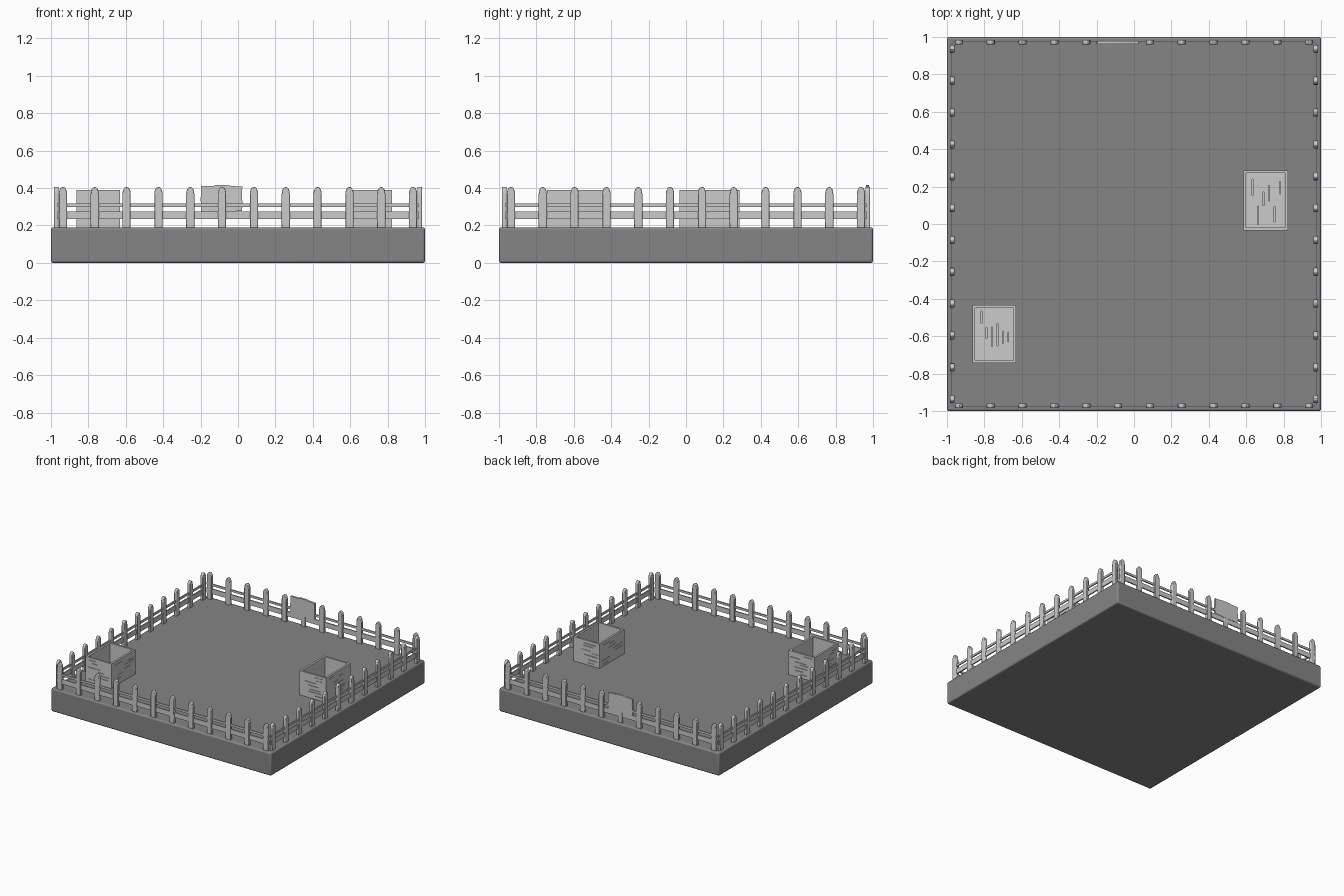
import bpy, bmesh, math, random
from mathutils import Matrix, Vector

if "Cube" in bpy.data.objects:
    bpy.data.objects.remove(bpy.data.objects["Cube"])

random.seed(4)
GROUND = 0.19      # top of the slab
EDGE = 0.972       # distance of the fence line from the centre


def grey(name, value):
    mat = bpy.data.materials.new(name)
    mat.diffuse_color = (value, value, value, 1)
    mat.use_nodes = True
    mat.node_tree.nodes["Principled BSDF"].inputs["Base Color"].default_value = mat.diffuse_color
    return mat


SOIL, WOOD = grey("dark_ground", 0.235), grey("wood", 0.56)


def make_object(name, bm, bevel=0.0, segments=2, smooth=True, mat=WOOD):
    bmesh.ops.recalc_face_normals(bm, faces=bm.faces)
    mesh = bpy.data.meshes.new(name)
    bm.to_mesh(mesh)
    bm.free()
    mesh.materials.append(mat)
    ob = bpy.data.objects.new(name, mesh)
    bpy.context.collection.objects.link(ob)
    if bevel:
        mod = ob.modifiers.new("bevel", 'BEVEL')
        mod.width, mod.segments, mod.limit_method = bevel, segments, 'ANGLE'
    if smooth:
        bpy.context.view_layer.objects.active = ob
        ob.select_set(True)
        bpy.ops.object.shade_smooth_by_angle(angle=math.radians(35))
        ob.select_set(False)
    return ob


def add_box(bm, lo, hi):
    lo, hi = Vector(lo), Vector(hi)
    mat = Matrix.Translation((lo + hi) / 2) @ Matrix.Diagonal((*(hi - lo), 1))
    bmesh.ops.create_cube(bm, size=1, matrix=mat)


def add_plate(bm, profile, y, thick, matrix=Matrix()):
    """Extrude an x-z outline along y."""
    verts = [bm.verts.new(matrix @ Vector((x, y - thick / 2, z))) for x, z in profile]
    face = bm.faces.new(verts)
    ext = bmesh.ops.extrude_face_region(bm, geom=[face])["geom"]
    move = matrix.to_3x3() @ Vector((0, thick, 0))
    bmesh.ops.translate(bm, verts=[v for v in ext if isinstance(v, bmesh.types.BMVert)], vec=move)
    if face.is_valid and len(face.verts[0].link_faces) < 3:
        bm.faces.new(verts)


def picket_profile(x, half=0.022, shoulder=0.365, top=0.408):
    arc = [(x + half * math.cos(math.pi * i / 8),
            shoulder + (top - shoulder) * math.sin(math.pi * i / 8)) for i in range(9)]
    return [(x - half, GROUND - 0.005), (x + half, GROUND - 0.005)] + arc


# ground slab
bm = bmesh.new()
add_box(bm, (-1, -1, 0), (1, 1, GROUND))
make_object("ground_slab", bm, 0.012, 3, mat=SOIL)

# four fence runs, the back one leaving a place for the sign
for i, side in enumerate(("front", "right", "back", "left")):
    turn = Matrix.Rotation(i * math.pi / 2, 4, 'Z')
    bm = bmesh.new()
    for k in range(12):
        x = -0.936 + k * 0.1702
        if side == "back" and k == 6:      # short post under the sign
            top = 0.29
            add_plate(bm, [(x - .022, .185), (x + .022, .185), (x + .022, top), (x - .022, top)],
                      -EDGE, 0.014, turn)
        else:
            add_plate(bm, picket_profile(x), -EDGE, 0.024, turn)
    make_object(side + "_pickets", bm, 0.005, 2)
    bm = bmesh.new()
    for z0, z1 in ((0.236, 0.276), (0.300, 0.317)):
        add_box(bm, (-0.965, -EDGE - 0.005, z0), (0.965, -EDGE + 0.005, z1))
    bmesh.ops.transform(bm, matrix=turn, verts=bm.verts)
    make_object(side + "_rails", bm)

# weathered sign board on the back fence
bm = bmesh.new()
outline = [(-0.197, 0.276), (-0.10, 0.274), (0.022, 0.277), (0.024, 0.33), (0.021, 0.34),
           (0.023, 0.408), (-0.03, 0.411), (-0.06, 0.416), (-0.12, 0.416),
           (-0.13, 0.411), (-0.199, 0.411), (-0.197, 0.36), (-0.20, 0.35)]
add_plate(bm, outline, 0.971, 0.017)
make_object("sign_board", bm)


def crate(name, x0, x1, y0, y1, z1=0.39, wall=0.021, floor=0.208):
    """Open box with split marks cut into its faces."""
    bm = bmesh.new()
    add_box(bm, (x0, y0, GROUND - 0.01), (x1, y1, z1))
    top = max(bm.faces, key=lambda f: f.calc_center_median().z)
    bmesh.ops.inset_region(bm, faces=[top], thickness=wall)
    inner = bmesh.ops.extrude_discrete_faces(bm, faces=[top])["faces"][0]
    bmesh.ops.translate(bm, verts=inner.verts, vec=(0, 0, floor - z1))
    ob = make_object(name, bm, smooth=False)

    # grooves on the four outer walls, stacked in rows so none overlap
    cut = bmesh.new()
    d = 0.006
    for r in range(7):
        for lo, hi, along_x in ((x0, x1, True), (y0, y1, False)):
            for outer in range(2):
                length = random.uniform(0.05, 0.12)
                a = random.uniform(lo + 0.01, hi - length - 0.01)
                b = a + length
                z = GROUND + 0.022 + 0.0253 * r + random.uniform(-0.006, 0.006)
                h = random.uniform(0.002, 0.005)
                if along_x:
                    y = (y0, y1)[outer]
                    add_box(cut, (a, y - d, z), (b, y + d, z + h))
                else:
                    x = (x0, x1)[outer]
                    add_box(cut, (x - d, a, z), (x + d, b, z + h))
    # splits and board seams in the floor
    for k in range(6):
        x = x0 + 0.045 + k * (x1 - x0 - 0.09) / 5
        length = random.uniform(0.05, 0.12)
        y = random.uniform(y0 + 0.03, y1 - 0.03 - length)
        add_box(cut, (x, y, floor - 0.01), (x + 0.005, y + length, floor + 0.01))
    cutter = make_object(name + "_groove_cutter", cut, smooth=False)
    cutter.hide_render = True
    cutter.hide_set(True)
    mod = ob.modifiers.new("grooves", 'BOOLEAN')
    mod.operation, mod.solver, mod.object = 'DIFFERENCE', 'EXACT', cutter
    mod.use_self = True


crate("left_crate", -0.864, -0.630, -0.744, -0.434)
crate("right_crate", 0.585, 0.823, -0.034, 0.287)
